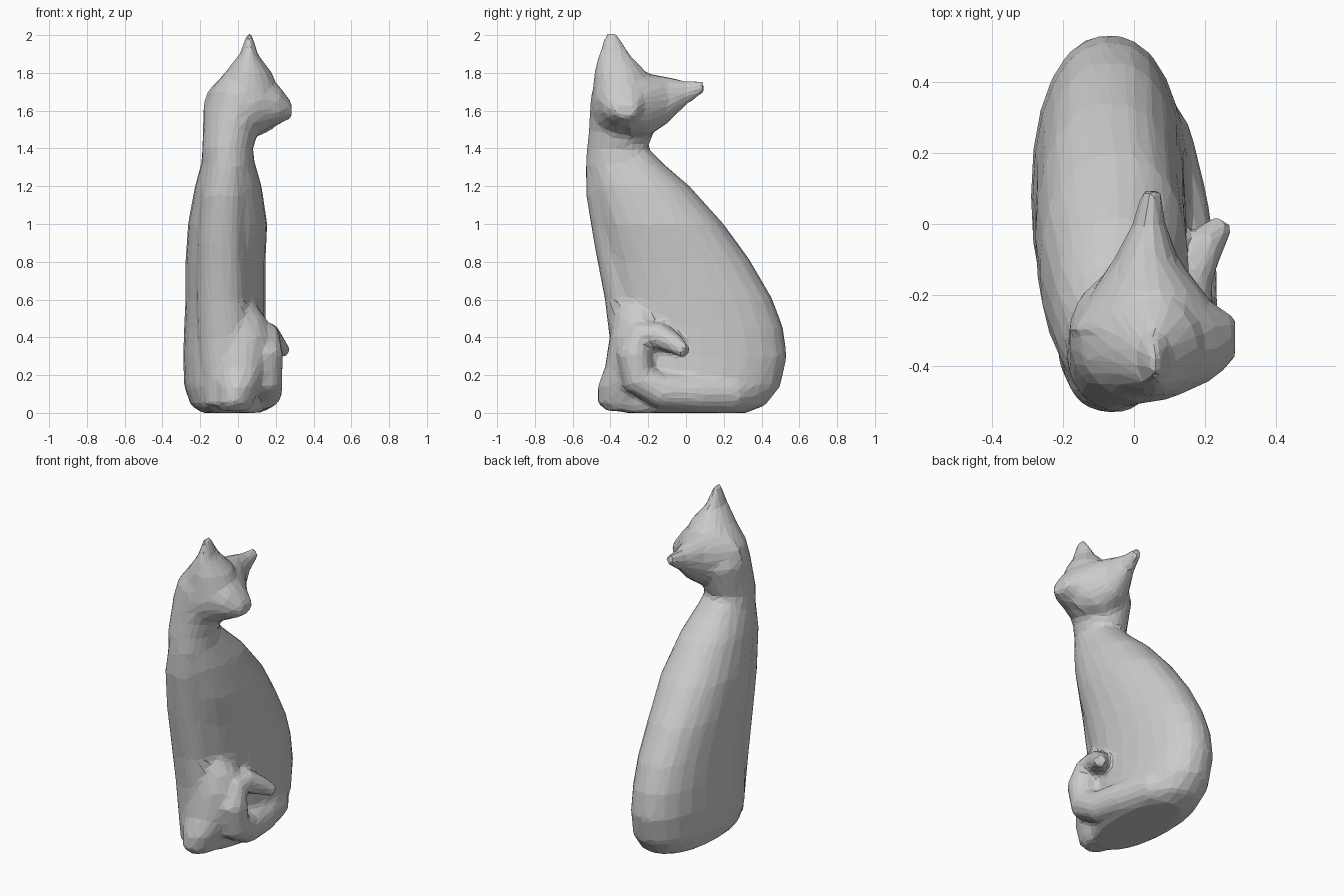
import bpy, bmesh, math
from mathutils import Vector

bm = bmesh.new()
SEG = 24


def loft(rings, power=2.0):
    """Closed shell through rings of (centre, half-axis u, half-axis v)."""
    loops = []
    for c, u, v in rings:
        loop = []
        for i in range(SEG):
            a = 2 * math.pi * i / SEG
            ca, sa = math.cos(a), math.sin(a)
            p = math.copysign(abs(ca) ** (2 / power), ca)
            q = math.copysign(abs(sa) ** (2 / power), sa)
            loop.append(bm.verts.new(Vector(c) + Vector(u) * p + Vector(v) * q))
        loops.append(loop)
    for a, b in zip(loops, loops[1:]):
        for i in range(SEG):
            j = (i + 1) % SEG
            bm.faces.new((a[i], a[j], b[j], b[i]))
    bm.faces.new(loops[0][::-1])
    bm.faces.new(loops[-1])


def stack(rows, power=2.0):
    """Horizontal sections given as z, x min, x max, y min, y max."""
    loft([(((x0 + x1) / 2, (y0 + y1) / 2, z), ((x1 - x0) / 2, 0, 0), (0, (y1 - y0) / 2, 0))
          for z, x0, x1, y0, y1 in rows], power)


def tube(points):
    """Round tube along x, y, z, radius points."""
    pts = [Vector(p[:3]) for p in points]
    rings = []
    for i, p in enumerate(pts):
        t = pts[min(i + 1, len(pts) - 1)] - pts[max(i - 1, 0)]
        u = t.cross(Vector((1, 0, 0))).normalized()
        v = t.cross(u).normalized()
        rings.append((p, u * points[i][3], v * points[i][3]))
    loft(rings)


# Torso
stack([(0.0, -0.19, 0.12, -0.33, 0.32),
       (0.04, -0.25, 0.15, -0.36, 0.42),
       (0.14, -0.285, 0.16, -0.375, 0.50),
       (0.30, -0.29, 0.15, -0.38, 0.535),
       (0.45, -0.285, 0.145, -0.37, 0.515),
       (0.60, -0.278, 0.145, -0.38, 0.46),
       (0.80, -0.278, 0.145, -0.42, 0.345),
       (1.00, -0.265, 0.155, -0.46, 0.20),
       (1.20, -0.228, 0.125, -0.505, 0.02),
       (1.32, -0.195, 0.09, -0.52, -0.12),
       (1.42, -0.17, 0.06, -0.50, -0.22)], 2.2)

# Neck and back of the head
stack([(1.10, -0.20, 0.08, -0.50, -0.10),
       (1.20, -0.20, 0.09, -0.52, -0.08),
       (1.30, -0.195, 0.09, -0.532, -0.12),
       (1.40, -0.19, 0.08, -0.525, -0.205),
       (1.50, -0.185, 0.11, -0.515, -0.165),
       (1.60, -0.185, 0.18, -0.508, -0.12),
       (1.70, -0.15, 0.18, -0.498, -0.16),
       (1.79, -0.08, 0.14, -0.47, -0.21)])

# Chest and front legs
stack([(0.04, -0.18, 0.07, -0.39, -0.15),
       (0.40, -0.215, 0.09, -0.405, -0.12),
       (0.60, -0.22, 0.055, -0.43, -0.14),
       (0.90, -0.215, 0.045, -0.487, -0.20),
       (1.15, -0.195, 0.05, -0.528, -0.25),
       (1.30, -0.16, 0.04, -0.532, -0.30)], 2.2)

# Paws
stack([(0.01, -0.10, 0.06, -0.42, -0.15),
       (0.05, -0.12, 0.08, -0.468, -0.15),
       (0.14, -0.13, 0.12, -0.468, -0.12),
       (0.24, -0.15, 0.16, -0.43, -0.10),
       (0.40, -0.16, 0.18, -0.405, -0.12),
       (0.50, -0.16, 0.15, -0.385, -0.12),
       (0.62, -0.14, 0.06, -0.36, -0.14)])

# Upright ear
stack([(1.65, -0.16, 0.24, -0.50, -0.17),
       (1.80, -0.07, 0.18, -0.485, -0.205),
       (1.90, 0.008, 0.105, -0.462, -0.30),
       (2.01, 0.047, 0.073, -0.425, -0.365)])

# Sideways ear
loft([((x, y, z), (rx, 0, 0), (0, 0, rz)) for x, y, z, rx, rz in (
    (0.035, -0.30, 1.63, 0.22, 0.175),
    (0.04, -0.20, 1.63, 0.165, 0.165),
    (0.035, -0.10, 1.655, 0.092, 0.125),
    (0.042, 0.00, 1.693, 0.047, 0.065),
    (0.05, 0.10, 1.727, 0.025, 0.03))])

# Face and muzzle
loft([((x, y, z), (0, ry, 0), (0, 0, rz)) for x, y, z, ry, rz in (
    (0.00, -0.33, 1.63, 0.18, 0.18),
    (0.09, -0.33, 1.64, 0.165, 0.175),
    (0.16, -0.33, 1.645, 0.135, 0.14),
    (0.22, -0.33, 1.63, 0.11, 0.10),
    (0.285, -0.32, 1.60, 0.06, 0.04))], 2.1)

# Tail curling along the right side
tube([(-0.04, 0.38, 0.14, 0.10), (0.06, 0.24, 0.105, 0.105),
      (0.11, 0.05, 0.105, 0.10), (0.14, -0.13, 0.115, 0.095),
      (0.14, -0.25, 0.18, 0.095), (0.145, -0.275, 0.31, 0.095),
      (0.13, -0.23, 0.41, 0.09), (0.155, -0.14, 0.41, 0.07),
      (0.20, -0.06, 0.365, 0.055), (0.25, 0.0, 0.32, 0.035)])

bmesh.ops.recalc_face_normals(bm, faces=bm.faces)
mesh = bpy.data.meshes.new("sitting_cat")
bm.to_mesh(mesh)
bm.free()
cat = bpy.data.objects.new("sitting_cat", mesh)
bpy.context.collection.objects.link(cat)

# Fuse the parts into one faceted skin
fuse = cat.modifiers.new("fuse", 'REMESH')
fuse.mode = 'VOXEL'
fuse.voxel_size = 0.015
soften = cat.modifiers.new("soften", 'SMOOTH')
soften.factor = 0.5
soften.iterations = 10
facet = cat.modifiers.new("facet", 'DECIMATE')
facet.ratio = 0.04

bpy.context.view_layer.objects.active = cat
cat.select_set(True)
bpy.ops.object.convert(target='MESH')
bpy.ops.object.shade_flat()
